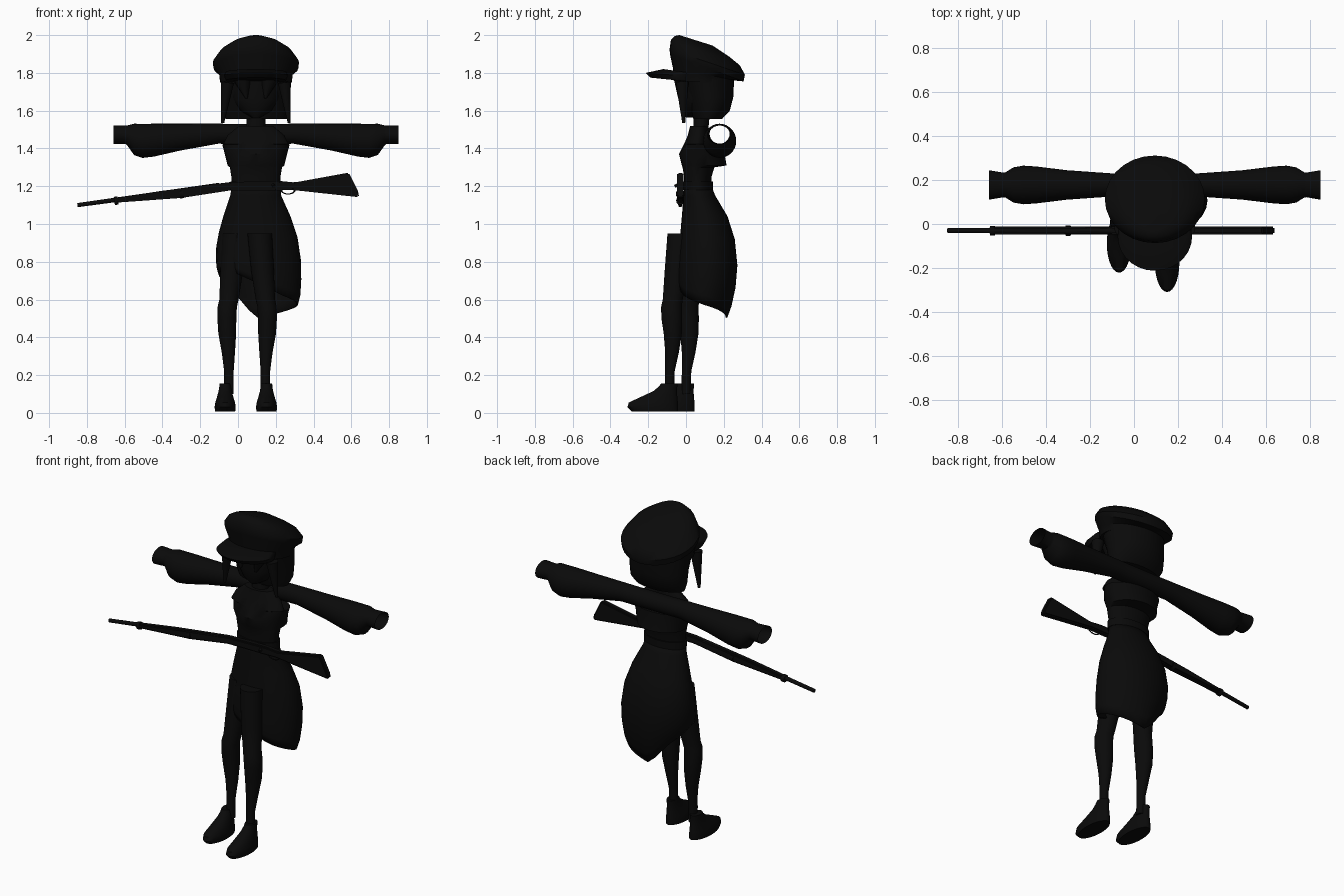
import bpy, bmesh, math
from mathutils import Vector

if "Cube" in bpy.data.objects:
    bpy.data.objects.remove(bpy.data.objects["Cube"])

mat = bpy.data.materials.new("near_black")
mat.use_nodes = True
colour = (0.003, 0.003, 0.003, 1)
mat.diffuse_color = colour
mat.node_tree.nodes["Principled BSDF"].inputs["Base Color"].default_value = colour

MID = 0.095  # body centre line
SIDES = 28


def finish(name, bm, angle=40):
    bmesh.ops.recalc_face_normals(bm, faces=bm.faces)
    me = bpy.data.meshes.new(name)
    bm.to_mesh(me)
    bm.free()
    me.materials.append(mat)
    ob = bpy.data.objects.new(name, me)
    bpy.context.collection.objects.link(ob)
    bpy.ops.object.select_all(action='DESELECT')
    ob.select_set(True)
    bpy.context.view_layer.objects.active = ob
    bpy.ops.object.shade_smooth_by_angle(angle=math.radians(angle))
    return ob


def skin(name, rings, caps=True, move=None):
    """Join rings of points into a tube, optionally capped."""
    bm = bmesh.new()
    loops = [[bm.verts.new(move(p) if move else p) for p in r] for r in rings]
    for a, b in zip(loops, loops[1:]):
        n = len(a)
        for i in range(n):
            bm.faces.new((a[i], a[(i + 1) % n], b[(i + 1) % n], b[i]))
    if caps:
        bm.faces.new(loops[0])
        bm.faces.new(loops[-1])
    return finish(name, bm)


def ring(y0, z0, y1, z1, rx, cx=MID):
    """Ellipse through a front point and a back point, half width rx."""
    pts = []
    for i in range(SIDES):
        a = math.tau * i / SIDES
        t = (1 + math.sin(a)) / 2
        pts.append(Vector((cx + rx * math.cos(a), y0 + (y1 - y0) * t, z0 + (z1 - z0) * t)))
    return pts


def level(rows, cx=MID):
    return [ring(y0, z, y1, z, rx, cx) for z, y0, y1, rx in rows]


def tube(name, a, b, r0, r1, n=12):
    a, b = Vector(a), Vector(b)
    bm = bmesh.new()
    rot = (b - a).to_track_quat('Z', 'Y').to_matrix().to_4x4()
    rot.translation = (a + b) / 2
    bmesh.ops.create_cone(bm, cap_ends=True, segments=n, radius1=r0, radius2=r1,
                          depth=(b - a).length, matrix=rot)
    return finish(name, bm)


# Cap: band, wide tilted crown and peak
skin("cap_crown", [
    ring(-.065, 1.76, .25, 1.74, .19), ring(-.07, 1.83, .255, 1.76, .195),
    ring(-.085, 1.90, .305, 1.755, .225), ring(-.087, 1.925, .312, 1.79, .228),
    ring(-.08, 1.975, .285, 1.84, .19), ring(-.06, 1.995, .23, 1.885, .14),
    ring(-.035, 2.0, .14, 1.945, .07)])
skin("cap_peak", [ring(-.19, 1.775, .1, 1.745, .16), ring(-.213, 1.80, .1, 1.775, .17),
                  ring(-.12, 1.82, .1, 1.79, .16)])

# Head, neck and hair
skin("face", level([(1.565, 0, .06, .025), (1.60, -.02, .12, .085),
                    (1.66, -.03, .18, .13), (1.77, -.035, .2, .155)]))
skin("neck", level([(1.42, .03, .115, .06), (1.52, .04, .12, .05), (1.62, .04, .13, .05)]))
skin("hair", level([(1.555, .04, .19, .16), (1.60, .02, .232, .178),
                    (1.67, 0, .25, .18), (1.77, -.04, .255, .188)]))
for s, side in ((-1, "right"), (1, "left")):
    tube(side + "_hair_lock", (MID + s * .15, -.02, 1.75), (MID + s * .176, -.012, 1.535), .035, .008)
    tube(side + "_fringe", (MID + s * .07, -.02, 1.76), (MID + s * .05, -.036, 1.665), .045, .006)

# Torso with short jacket
skin("torso", level([(1.16, -.01, .135, .125), (1.25, -.01, .135, .13), (1.30, -.018, .15, .138),
                     (1.31, -.022, .215, .15), (1.37, -.037, .205, .165), (1.42, -.012, .2, .178),
                     (1.424, -.01, .12, .172), (1.47, .01, .118, .15), (1.52, .022, .115, .09)]))
skin("belt", level([(1.18, -.016, .142, .134), (1.225, -.016, .142, .136)]))


# Open sleeves running through the shoulders
def sleeve_ring(x, cz, ry, rz, cy=.178):
    return [Vector((x, cy + ry * math.cos(math.tau * i / SIDES),
                    cz + rz * math.sin(math.tau * i / SIDES))) for i in range(SIDES)]


half = [(.1, 1.477, .053, .053), (.2, 1.478, .053, .053), (.4, 1.460, .067, .071),
        (.54, 1.444, .084, .087), (.6, 1.440, .088, .09), (.645, 1.448, .08, .083),
        (.68, 1.468, .058, .054), (.69, 1.472, .056, .049), (.755, 1.472, .067, .049)]
rows = [(-d, *r) for d, *r in reversed(half)] + half
skin("sleeves", [sleeve_ring(MID + d, *r) for d, *r in rows], caps=False)

# Skirt with a long back tail and a short right side
HEM = [.57, .53, .5, .64, .74, .755, .69, .62]  # every eighth turn from the left side
TOP, BASE = 1.0, .5


def hem_shape(p):
    if p.z >= TOP:
        return p
    turn = (math.atan2((p.y - .1) * 1.3, p.x - MID) / math.tau % 1) * 8
    i = int(turn) % 8
    low = HEM[i] + (HEM[(i + 1) % 8] - HEM[i]) * (turn - int(turn))
    return Vector((p.x, p.y, TOP - (TOP - p.z) * (TOP - low) / (TOP - BASE)))


skirt_rows = [(1.2, -.01, .135, .128, .095), (1.15, -.013, .155, .135, .094),
              (1.04, -.022, .22, .178, .10), (.92, -.03, .258, .208, .107),
              (.78, -.04, .272, .224, .109), (.66, -.047, .262, .226, .109),
              (.56, -.047, .24, .222, .108), (.5, -.04, .218, .212, .106)]
skirt = skin("skirt", [ring(y0, z, y1, z, rx, cx) for z, y0, y1, rx, cx in skirt_rows],
             caps=False, move=hem_shape)
thick = skirt.modifiers.new("cloth", 'SOLIDIFY')
thick.thickness = .008

# Legs and shoes
leg_rows = [(.95, -.01, .13, .065, .035), (.75, -.025, .1, .06, .02), (.6, -.035, .07, .051, .005),
            (.56, -.044, .066, .051, -.004), (.5, -.042, .068, .05, -.006), (.42, -.03, .066, .047, -.004),
            (.32, -.022, .05, .035, .002), (.22, -.022, .028, .025, .005), (.1, -.025, .025, .025, .005)]
shoe_rows = [(.008, -.2, .045, .053), (.03, -.222, .046, .056), (.055, -.215, .045, .052),
             (.085, -.15, .042, .043), (.115, -.085, .04, .035), (.14, -.055, .042, .031),
             (.155, -.045, .043, .03)]
for s, side, cx, dy in ((-1, "right", -.053, 0), (1, "left", .15, -.088)):
    skin(side + "_leg", [ring(y0 + dy, z, y1 + dy, z, rx, cx - s * max(w, -.01))
                         for z, y0, y1, rx, w in leg_rows])
    skin(side + "_shoe", level([(z, y0 + dy, y1 + dy, r) for z, y0, y1, r in shoe_rows], cx - .007 + s * .008))

# Rifle: rounded stock silhouette, barrel, bands and trigger guard
GY = -.03
outline = [(-.66, 1.112), (-.3, 1.138), (-.04, 1.178), (.2, 1.178), (.29, 1.18), (.64, 1.142),
           (.638, 1.17), (.587, 1.272), (.3, 1.22), (.22, 1.228), (-.04, 1.222), (-.4, 1.176), (-.66, 1.136)]
bm = bmesh.new()
face = bm.faces.new([bm.verts.new((x, GY - .018, z)) for x, z in outline])
ext = bmesh.ops.extrude_face_region(bm, geom=[face])
bmesh.ops.translate(bm, verts=[v for v in ext["geom"] if isinstance(v, bmesh.types.BMVert)], vec=(0, .036, 0))
bmesh.ops.recalc_face_normals(bm, faces=bm.faces)
bmesh.ops.bevel(bm, geom=bm.edges[:], offset=.007, segments=2, affect='EDGES')
finish("rifle_stock", bm)
tube("rifle_barrel", (-.85, GY, 1.1), (-.1, GY, 1.203), .011, .015)
tube("front_band", (-.655, GY, 1.122), (-.635, GY, 1.125), .022, .022)
tube("rear_band", (-.31, GY, 1.158), (-.29, GY, 1.161), .024, .024)
tube("bolt_handle", (.18, GY, 1.215), (.19, GY - .028, 1.2), .007, .009)
bpy.ops.mesh.primitive_torus_add(location=(.265, GY, 1.178), rotation=(math.pi / 2, 0, 0),
                                 major_radius=.027, minor_radius=.004, major_segments=20, minor_segments=8)
guard = bpy.context.object
guard.name = "trigger_guard"
guard.scale = (1.3, .7, 1)
guard.data.materials.append(mat)
bpy.ops.object.shade_smooth_by_angle()
